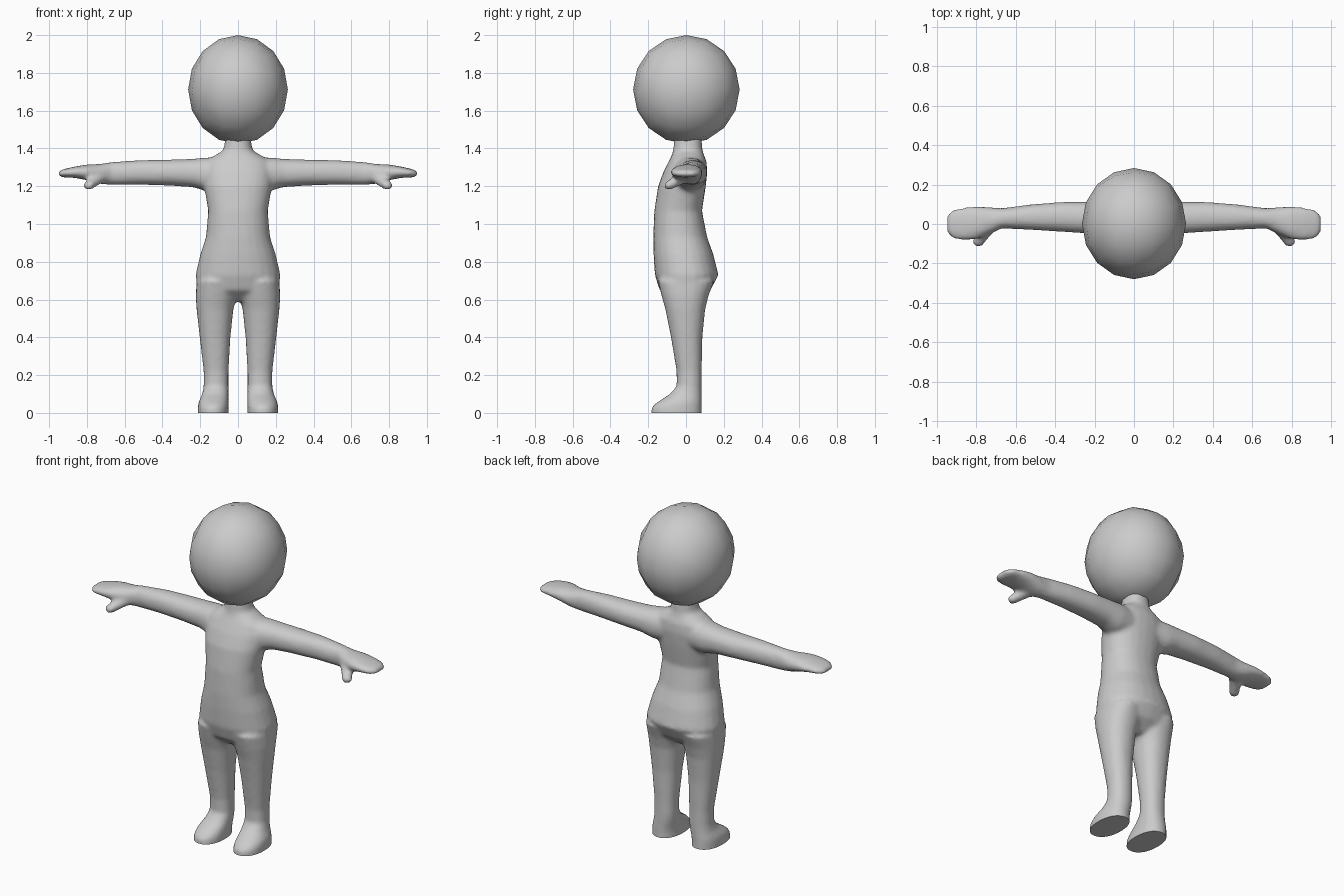
import bpy, bmesh
from math import cos, sin, pi
from mathutils import Vector

if "Cube" in bpy.data.objects:
    bpy.data.objects.remove(bpy.data.objects["Cube"])


def loft(bm, rings, place, n=24, power=0.9):
    """Closed tube through rings of (position, a_min, a_max, b_min, b_max)."""
    loops = []
    for p, a0, a1, b0, b1 in rings:
        loop = []
        for i in range(n):
            c, s = cos(2 * pi * i / n), sin(2 * pi * i / n)
            c = abs(c) ** power * (1 if c > 0 else -1)
            s = abs(s) ** power * (1 if s > 0 else -1)
            a = (a0 + a1) / 2 + c * (a1 - a0) / 2
            b = (b0 + b1) / 2 + s * (b1 - b0) / 2
            loop.append(bm.verts.new(place(p, a, b)))
        loops.append(loop)
    for lo, hi in zip(loops, loops[1:]):
        for i in range(n):
            j = (i + 1) % n
            bm.faces.new((lo[i], lo[j], hi[j], hi[i]))
    bm.faces.new(loops[0])
    bm.faces.new(loops[-1])


def make_object(name, bm):
    mesh = bpy.data.meshes.new(name)
    bm.to_mesh(mesh)
    bm.free()
    mesh.shade_smooth()
    ob = bpy.data.objects.new(name, mesh)
    bpy.context.collection.objects.link(ob)
    return ob


# Torso: z, x range, y range
torso = [(0.59, -.08, .08, -.07, .06), (0.65, -.215, .215, -.14, .13),
         (0.73, -.225, .225, -.165, .172), (0.84, -.20, .20, -.172, .145),
         (0.93, -.17, .17, -.174, .112), (1.07, -.158, .158, -.168, .085),
         (1.20, -.18, .18, -.148, .105), (1.28, -.185, .185, -.118, .113),
         (1.335, -.17, .17, -.09, .108), (1.365, -.12, .12, -.075, .095),
         (1.39, -.077, .077, -.068, .088), (1.47, -.065, .065, -.06, .08)]
# Leg with foot: z, x range, y range
leg = [(-.05, .05, .213, -.185, .083), (.03, .05, .213, -.183, .083),
       (.055, .05, .21, -.155, .083), (.10, .05, .19, -.085, .083),
       (.14, .05, .182, -.05, .083), (.22, .05, .182, -.05, .083),
       (.40, .04, .203, -.08, .087), (.55, .024, .22, -.11, .102),
       (.62, .008, .224, -.13, .12), (.70, .01, .22, -.15, .15)]
# Arm with mitten hand: x, y range, z range
arm = [(.05, -.07, .10, 1.18, 1.35), (.17, -.065, .112, 1.175, 1.352),
       (.24, -.048, .112, 1.195, 1.345), (.36, -.04, .112, 1.203, 1.341),
       (.52, -.03, .10, 1.208, 1.338), (.67, -.022, .08, 1.207, 1.328),
       (.73, -.05, .085, 1.212, 1.318), (.80, -.078, .089, 1.232, 1.315),
       (.87, -.085, .083, 1.245, 1.303), (.925, -.072, .07, 1.247, 1.290),
       (.948, -.045, .045, 1.25, 1.282)]
# Thumb: distance along its axis, then cross-section ranges
thumb = [(0, -.036, .036, -.03, .03), (.07, -.03, .03, -.027, .027),
         (.115, -.03, .03, -.025, .025), (.14, -.021, .021, -.017, .017)]
base, tip = Vector((.725, -.005, 1.25)), Vector((.808, -.112, 1.193))
axis = (tip - base).normalized()
side = axis.cross(Vector((0, 0, 1))).normalized()
up = side.cross(axis)

body_bm = bmesh.new()
loft(body_bm, torso, lambda p, a, b: (a, b, p))
for s in (-1, 1):
    mirror = Vector((s, 1, 1))
    loft(body_bm, leg, lambda p, a, b: (s * a, b, p))
    loft(body_bm, arm, lambda p, a, b: (s * p, a, b))
    loft(body_bm, thumb, lambda p, a, b: (base + axis * p + side * a + up * b) * mirror)
bmesh.ops.recalc_face_normals(body_bm, faces=body_bm.faces)
body = make_object("body", body_bm)

# Blend the parts into one skin
remesh = body.modifiers.new("blend", 'REMESH')
remesh.mode = 'VOXEL'
remesh.voxel_size = 0.012
smooth = body.modifiers.new("soften", 'SMOOTH')
smooth.factor = 0.5
smooth.iterations = 7
deps = bpy.context.evaluated_depsgraph_get()
bm = bmesh.new()
bm.from_object(body, deps)
body.modifiers.clear()

# Flat soles
cut = bmesh.ops.bisect_plane(bm, geom=bm.verts[:] + bm.edges[:] + bm.faces[:],
                             plane_co=(0, 0, 0), plane_no=(0, 0, -1), clear_outer=True)
rim = [e for e in cut["geom_cut"] if isinstance(e, bmesh.types.BMEdge)]
bmesh.ops.holes_fill(bm, edges=rim, sides=0)
bm.to_mesh(body.data)
bm.free()
bpy.context.view_layer.objects.active = body
body.select_set(True)
bpy.ops.object.shade_smooth_by_angle(angle=0.9)

# Head: rounded cube with a coarse outline
head_bm = bmesh.new()
bmesh.ops.create_cube(head_bm, size=2)
bmesh.ops.subdivide_edges(head_bm, edges=head_bm.edges[:], cuts=3, use_grid_fill=True)
for v in head_bm.verts:
    d = Vector([sin(c * pi / 4) / cos(c * pi / 4) for c in v.co]).normalized()
    v.co = d * Vector((.264, .282, .288)) + Vector((0, .002, 1.712))
make_object("head", head_bm)
